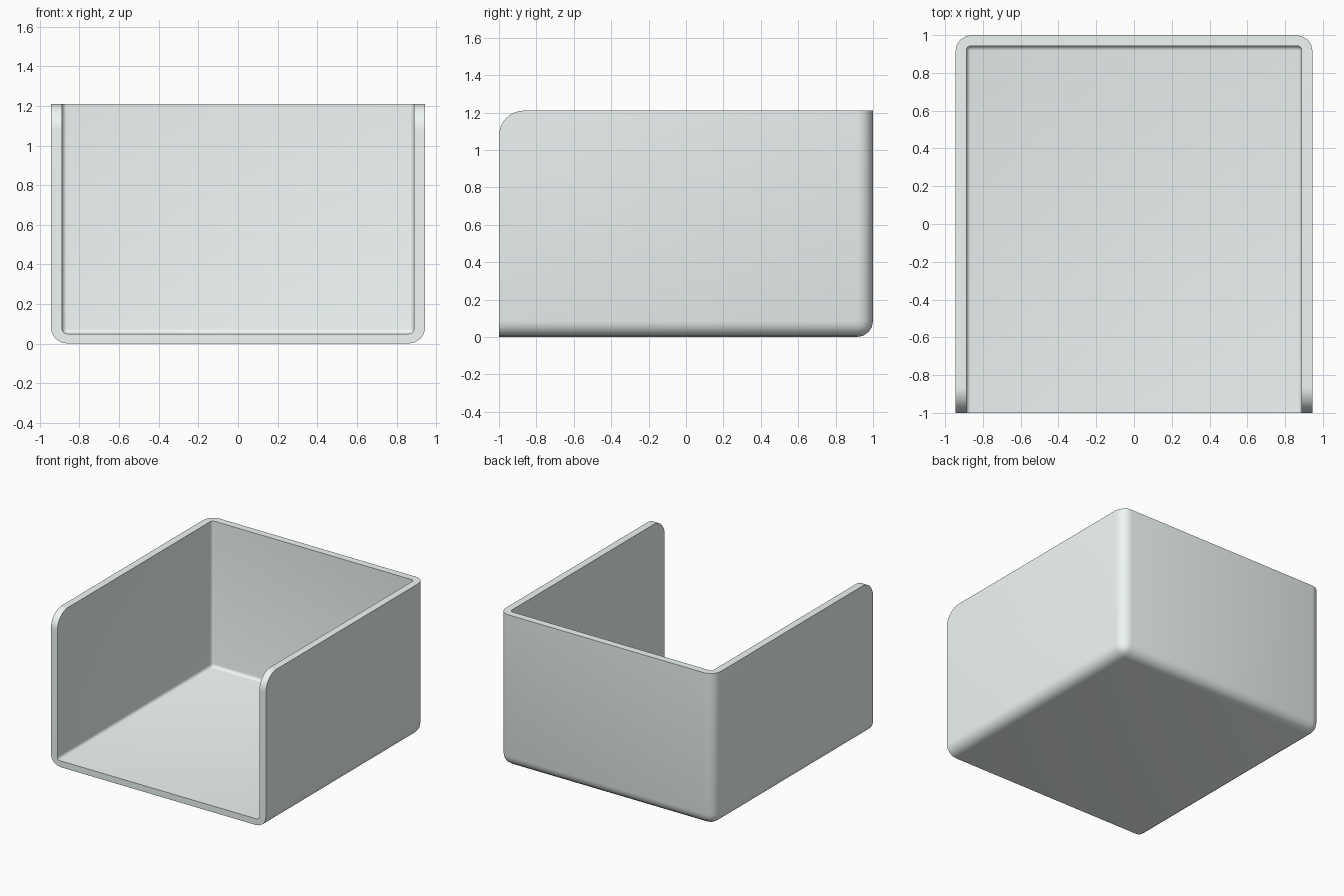
import bpy, bmesh, math

if "Cube" in bpy.data.objects:
    bpy.data.objects.remove(bpy.data.objects["Cube"])

W, D, H = 0.945, 1.0, 1.21      # half width, half depth, height
WALL, FLOOR = 0.057, 0.05
OVER = 0.4                      # extra length past the open front and top


def link(name, bm):
    bmesh.ops.recalc_face_normals(bm, faces=bm.faces)
    mesh = bpy.data.meshes.new(name)
    bm.to_mesh(mesh)
    bm.free()
    obj = bpy.data.objects.new(name, mesh)
    bpy.context.collection.objects.link(obj)
    return obj


def rounded_box(name, lo, hi, radius, segments):
    bm = bmesh.new()
    bmesh.ops.create_cube(bm, size=1)
    for v in bm.verts:
        v.co = [lo[i] if v.co[i] < 0 else hi[i] for i in range(3)]
    bmesh.ops.bevel(bm, geom=bm.edges[:], offset=radius, offset_type='OFFSET',
                    segments=segments, profile=0.5, affect='EDGES')
    return link(name, bm)


def cut(obj, tool, operation):
    mod = obj.modifiers.new(tool.name, 'BOOLEAN')
    mod.object, mod.operation, mod.solver = tool, operation, 'EXACT'
    bpy.context.view_layer.objects.active = obj
    bpy.ops.object.modifier_apply(modifier=mod.name)
    bpy.data.objects.remove(tool)


# Outer shell with soft corners
tray = rounded_box("open_front_tray", (-W, -D - OVER, 0), (W, D, H + OVER), 0.085, 4)

# Hollow interior
hollow = rounded_box("hollow_cutter", (-W + WALL, -D - 2 * OVER, FLOOR),
                     (W - WALL, D - WALL, H + 2 * OVER), 0.025, 4)
cut(tray, hollow, 'DIFFERENCE')

# Side outline: open front and top, with rounded upper front corners
R, N = 0.135, 14
outline = [(-D, -0.3), (D + 0.3, -0.3), (D + 0.3, H)]
for i in range(N + 1):
    a = math.pi / 2 * (1 + i / N)
    outline.append((-D + R + R * math.cos(a), H - R + R * math.sin(a)))
bm = bmesh.new()
face = bm.faces.new([bm.verts.new((-1.3, y, z)) for y, z in outline])
ext = bmesh.ops.extrude_face_region(bm, geom=[face])
bmesh.ops.translate(bm, vec=(2.6, 0, 0),
                    verts=[g for g in ext['geom'] if isinstance(g, bmesh.types.BMVert)])
cut(tray, link("outline_cutter", bm), 'INTERSECT')

# Pale grey-green finish
mat = bpy.data.materials.new("pale_plastic")
mat.diffuse_color = (0.86, 0.93, 0.915, 1)
mat.use_nodes = True
mat.node_tree.nodes["Principled BSDF"].inputs["Base Color"].default_value = mat.diffuse_color
tray.data.materials.clear()
tray.data.materials.append(mat)
for p in tray.data.polygons:
    p.material_index = 0

# Smooth rounded corners, crisp rims
bpy.ops.object.select_all(action='DESELECT')
tray.select_set(True)
bpy.context.view_layer.objects.active = tray
bpy.ops.object.shade_smooth_by_angle(angle=math.radians(30))
